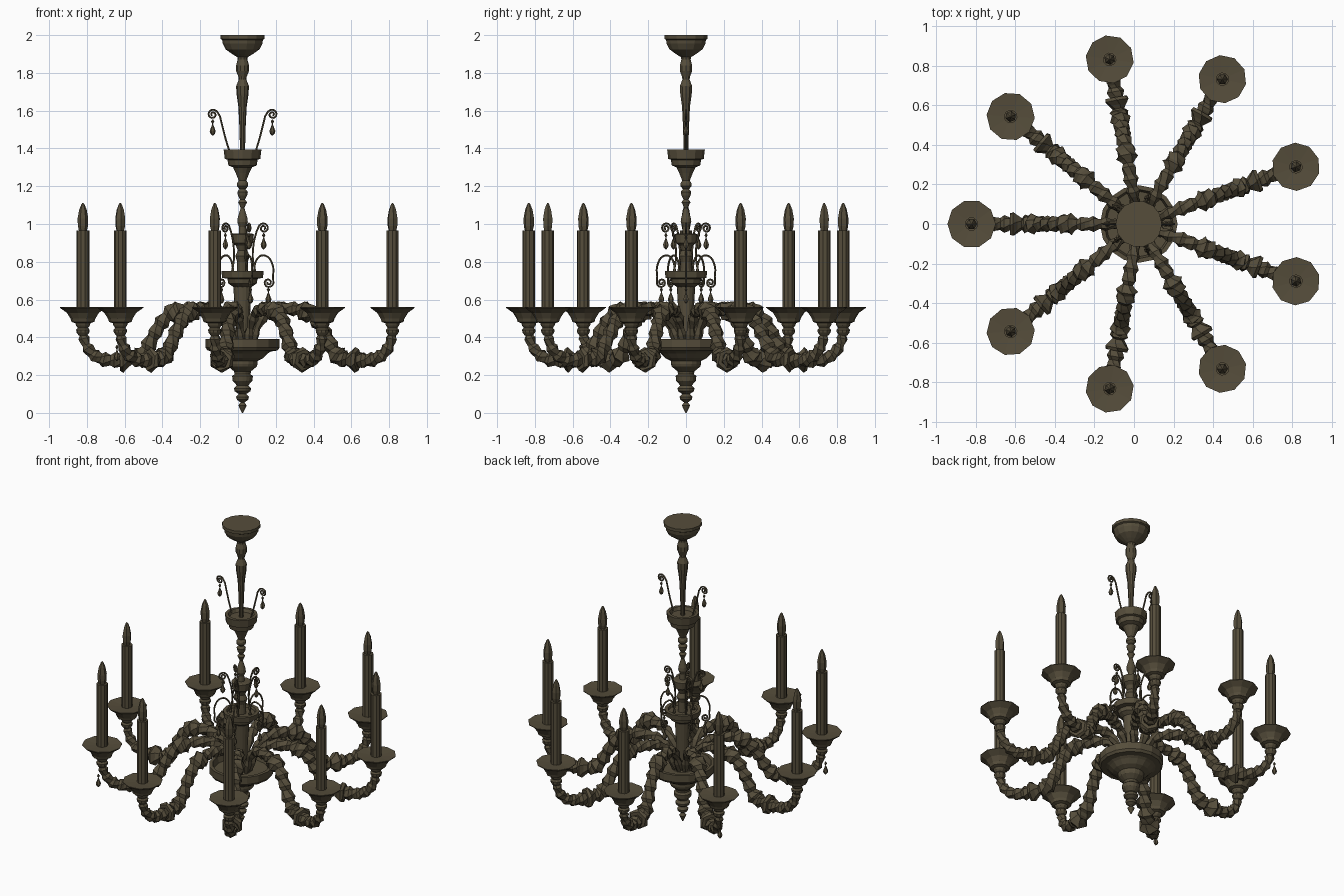
import bpy, bmesh, math
from mathutils import Vector, Matrix

CX = 0.024          # axis of the chandelier
ARMS = 9

bronze = bpy.data.materials.new("dark bronze")
bronze.diffuse_color = (0.092, 0.075, 0.044, 1)


def finish(name, bm, angle=0.0):
    bmesh.ops.recalc_face_normals(bm, faces=bm.faces)
    me = bpy.data.meshes.new(name)
    bm.to_mesh(me)
    bm.free()
    me.materials.append(bronze)
    ob = bpy.data.objects.new(name, me)
    ob.matrix_world = Matrix.Translation((CX, 0, 0)) @ Matrix.Rotation(angle, 4, 'Z')
    bpy.context.collection.objects.link(ob)
    return ob


def skin(bm, rings):
    # join rings of points into a closed tube
    vs = [[bm.verts.new(p) for p in ring] for ring in rings]
    n = len(vs[0])
    for a, b in zip(vs, vs[1:]):
        for i in range(n):
            j = (i + 1) % n
            bm.faces.new((a[i], a[j], b[j], b[i]))
    bm.faces.new(vs[0][::-1])
    bm.faces.new(vs[-1])


def lathe(bm, profile, sides, x=0.0, turn=0.0):
    skin(bm, [[(x + r * math.cos(turn + 2 * math.pi * i / sides),
                r * math.sin(turn + 2 * math.pi * i / sides), z)
               for i in range(sides)] for r, z in profile])


def sweep(bm, pts, sides, twist=0.0):
    # tube in the xz plane through (x, z, radius) points
    rings = []
    for k, (x, z, r) in enumerate(pts):
        a, b = pts[max(k - 1, 0)], pts[min(k + 1, len(pts) - 1)]
        t = Vector((b[0] - a[0], 0, b[1] - a[1])).normalized()
        n = Vector((-t.z, 0, t.x))
        ring = []
        for i in range(sides):
            w = 2 * math.pi * i / sides + twist * k
            ring.append(Vector((x, 0, z)) + n * (r * math.cos(w)) + Vector((0, r * math.sin(w), 0)))
        rings.append(ring)
    skin(bm, rings)


def smooth_path(pts, steps):
    # Catmull-Rom through positions, linear radius
    out = []
    for k in range(len(pts) - 1):
        p = [Vector(pts[min(max(k + d, 0), len(pts) - 1)]) for d in (-1, 0, 1, 2)]
        for s in range(steps):
            t = s / steps
            v = 0.5 * (2 * p[1] + (p[2] - p[0]) * t + (2 * p[0] - 5 * p[1] + 4 * p[2] - p[3]) * t * t
                       + (3 * p[1] - p[0] - 3 * p[2] + p[3]) * t ** 3)
            out.append((v.x, v.y, p[1].z + (p[2].z - p[1].z) * t))
    out.append(tuple(pts[-1]))
    return out


def drop(bm, x, z):
    # hanging pendant with a bead, top at z
    lathe(bm, [(.002, z), (.009, z - .012), (.002, z - .024), (.004, z - .03), (.016, z - .062),
               (.012, z - .076), (.002, z - .086)], 6, x)


def scroll(name, stem, centre, start, angle):
    # wire stem ending in a spiral, with a pendant
    bm = bmesh.new()
    w = .0055
    path = smooth_path([(x, z, w) for x, z in stem], 4)
    for i in range(22):
        a = math.radians(start - i * 28)
        r = .027 * (1 - i / 25)
        path.append((centre[0] + r * math.cos(a), centre[1] + r * math.sin(a), w))
    sweep(bm, path, 5)
    drop(bm, centre[0], centre[1] - .026)
    finish(name, bm, angle)


# turned central column, bottom finial to upper cup
bm = bmesh.new()
lathe(bm, [(.003, 0), (.014, .022), (.022, .04), (.01, .055), (.03, .07), (.034, .085), (.02, .1),
           (.042, .115), (.045, .13), (.03, .145), (.052, .17), (.055, .195), (.042, .205),
           (.045, .22), (.075, .245), (.08, .26), (.08, .275), (.11, .29), (.135, .315), (.15, .325),
           (.185, .33), (.196, .345), (.196, .392), (.175, .392), (.165, .355), (.06, .35),
           (.04, .37), (.034, .41), (.048, .66), (.05, .68)], 16)
finish("lower_bowl_and_stem", bm)
bm = bmesh.new()
lathe(bm, [(.045, .665), (.075, .685), (.08, .71), (.108, .715), (.112, .75), (.09, .75), (.085, .735),
           (.03, .735), (.028, .8), (.038, .83), (.025, .86), (.035, .885), (.055, .9), (.06, .945),
           (.05, .95), (.02, .95), (.018, .985), (.028, 1.01), (.026, 1.03), (.01, 1.085),
           (.016, 1.1), (.024, 1.115), (.013, 1.13), (.024, 1.15), (.028, 1.17), (.016, 1.185),
           (.03, 1.2), (.03, 1.215), (.02, 1.23), (.036, 1.27), (.05, 1.30), (.075, 1.31),
           (.08, 1.34), (.094, 1.345), (.1, 1.395), (.08, 1.395), (.07, 1.375), (.015, 1.375)], 12)
finish("middle_column_and_cups", bm)

# hanging rod and ceiling canopy
bm = bmesh.new()
lathe(bm, [(.013, 1.37), (.016, 1.5), (.022, 1.62), (.032, 1.69), (.034, 1.73), (.02, 1.765),
           (.022, 1.78), (.034, 1.81), (.034, 1.84), (.026, 1.87), (.03, 1.9)], 10)
finish("hanging_rod", bm)
bm = bmesh.new()
lathe(bm, [(.03, 1.885), (.055, 1.9), (.09, 1.925), (.105, 1.955), (.108, 1.975), (.117, 1.98),
           (.117, 2.0)], 14)
finish("ceiling_canopy", bm)

arm_path = [(.05, .36, .022), (.08, .45, .022), (.13, .52, .027), (.19, .545, .031), (.25, .552, .036),
            (.31, .548, .032), (.355, .535, .056), (.4, .51, .038), (.44, .46, .036), (.475, .40, .036),
            (.51, .335, .038), (.55, .295, .05), (.59, .283, .035), (.65, .28, .068)]
end_path = [(.645, .28, .04), (.70, .279, .036), (.75, .288, .034), (.795, .315, .031),
            (.828, .36, .027), (.842, .41, .025), (.845, .44, .025)]

for k in range(ARMS):
    ang = math.pi + k * 2 * math.pi / ARMS
    # twisted leafy arm
    bm = bmesh.new()
    for path in (arm_path, end_path):
        pts = smooth_path(path, 3)
        pts = [(x, z, r * (.85, 1.0, 1.2)[i % 3]) for i, (x, z, r) in enumerate(pts)]
        sweep(bm, pts, 6, .22)
    finish("arm", bm, ang)
    # candle cup and drip dish
    bm = bmesh.new()
    lathe(bm, [(.022, .41), (.034, .425), (.036, .44), (.027, .45), (.036, .462), (.04, .475),
               (.06, .482), (.066, .5), (.085, .53), (.122, .556), (.122, .56), (.04, .553)], 10, .845)
    finish("drip_dish", bm, ang)
    # candle and flame bulb
    bm = bmesh.new()
    lathe(bm, [(.034, .54), (.034, .965)], 10, .845)
    lathe(bm, [(.02, .96), (.027, .99), (.028, 1.03), (.02, 1.075), (.008, 1.105), (.002, 1.112)],
          6, .845)
    finish("candle", bm, ang)
    # two arms carry a pendant
    if k in (1, 8):
        bm = bmesh.new()
        drop(bm, .868, .36)
        finish("arm_pendant", bm, ang)

# scrolls: two on the upper cup, two tiers of five around the column
for a in (0, math.pi):
    scroll("upper_scroll", [(.07, 1.385), (.09, 1.45), (.108, 1.52), (.12, 1.57)], (.158, 1.58), 150, a)
for i in range(5):
    a = 2 * math.pi * i / 5
    scroll("middle_scroll", [(.07, .74), (.055, .82), (.06, .9), (.075, .96)], (.112, .978), 150, a)
    scroll("lower_scroll", [(.06, .74), (.07, .80), (.1, .833), (.14, .82), (.162, .77), (.16, .72)],
           (.137, .69), 20, a)
